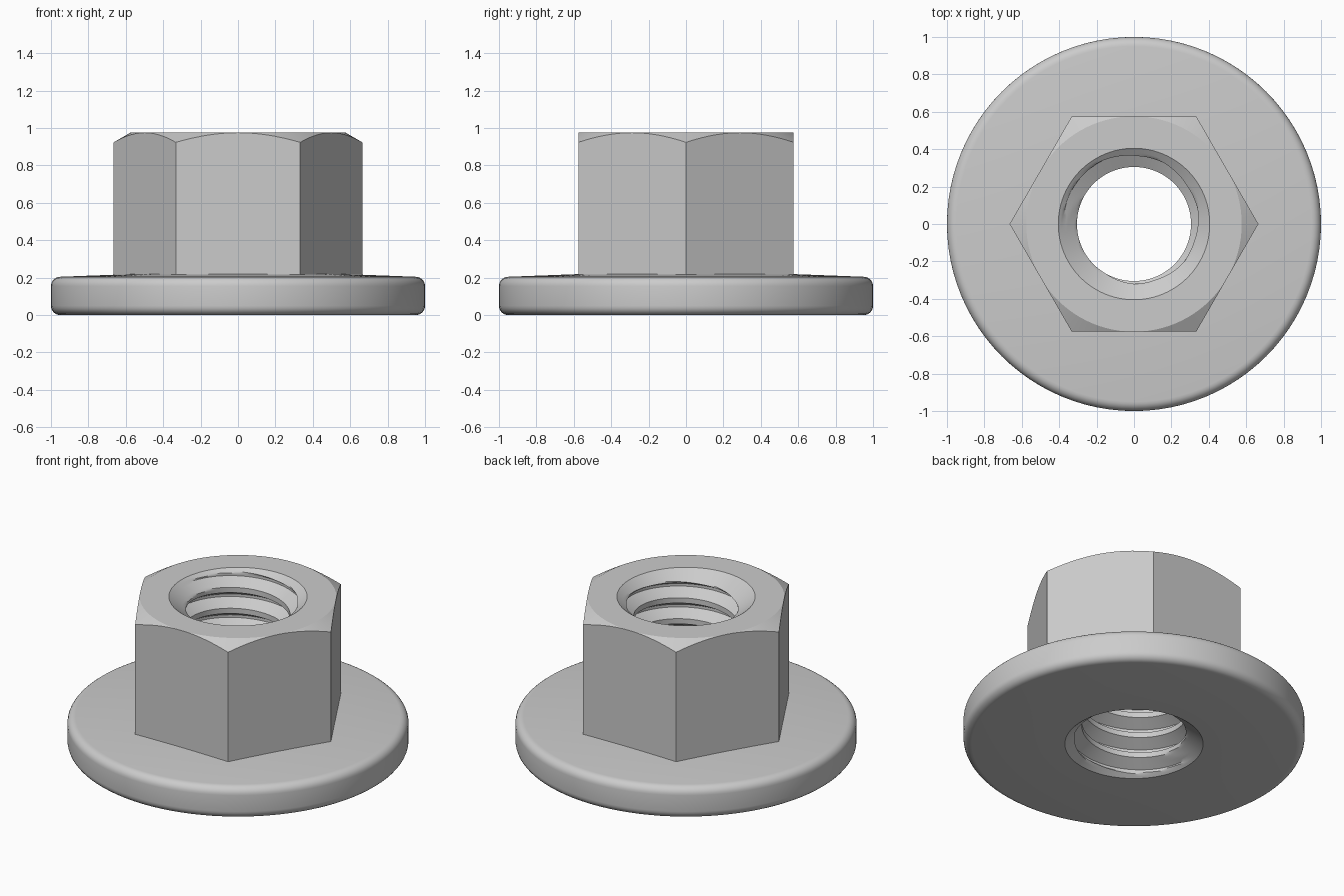
import bpy, bmesh
from math import pi, sin, cos, tan, radians, ceil

if "Cube" in bpy.data.objects:
    bpy.data.objects.remove(bpy.data.objects["Cube"])

N = 96                 # steps around the axis
H = 0.975              # total height
A = 0.576              # hexagon apothem
SINK = 0.405           # countersink mouth radius
MINOR, PITCH = 0.305, 0.135


def loft(name, rings, smooth):
    """Skin a list of functions angle -> (radius, z) into one surface."""
    bm = bmesh.new()
    rows = []
    for ring in rings:
        row = []
        for i in range(N + 1):
            a = 2 * pi * i / N
            r, z = ring(a)
            row.append(bm.verts.new((r * cos(a), r * sin(a), z)))
        rows.append(row)
    for lo, hi in zip(rows, rows[1:]):
        for i in range(N):
            bm.faces.new((lo[i], lo[i + 1], hi[i + 1], hi[i]))
    bmesh.ops.remove_doubles(bm, verts=bm.verts, dist=1e-5)
    me = bpy.data.meshes.new(name)
    bm.to_mesh(me)
    bm.free()
    ob = bpy.data.objects.new(name, me)
    bpy.context.collection.objects.link(ob)
    bpy.ops.object.select_all(action='DESELECT')
    ob.select_set(True)
    bpy.context.view_layer.objects.active = ob
    bpy.ops.object.shade_smooth_by_angle(angle=radians(smooth))
    return ob


def circle(r, z):
    return lambda a: (r, z)


# Round flange with filleted rim
F = 0.05
profile = [(SINK, 0)]
for cz, start in ((F, -90), (0.205 - F, 0)):
    for k in range(7):
        t = radians(start + 15 * k)
        profile.append((1 - F + F * cos(t), cz + F * sin(t)))
profile.append((0.5, 0.222))
loft("flange", [circle(r, z) for r, z in profile], 30)


# Hexagonal body with conical top chamfer
def hex_r(a):
    return A / cos((a % (pi / 3)) - pi / 6)


loft("hex_body", [
    lambda a: (hex_r(a), 0.2),
    lambda a: (hex_r(a), H - (hex_r(a) - A) * tan(radians(30))),
    circle(A, H),
    circle(SINK, H)], 25)


# Threaded bore, countersunk at both ends
def thread_r(k):
    k %= 16            # crest 4, flank 5, root 2, flank 5
    rise = max(0, min(k - 4, 5, 16 - k))
    return MINOR + rise * PITCH / 16 * tan(radians(60))


def bore_ring(k):
    def ring(a):
        z = k * PITCH / 16 + PITCH * a / (2 * pi)
        z = max(0, min(H, z))
        cone = SINK - min(z, H - z) / 0.75
        r = SINK if z in (0, H) else max(thread_r(k), cone)
        return r, z
    return ring


top = ceil(H / PITCH * 16) + 1
loft("threaded_bore", [bore_ring(k) for k in range(top, -18, -1)], 30)
